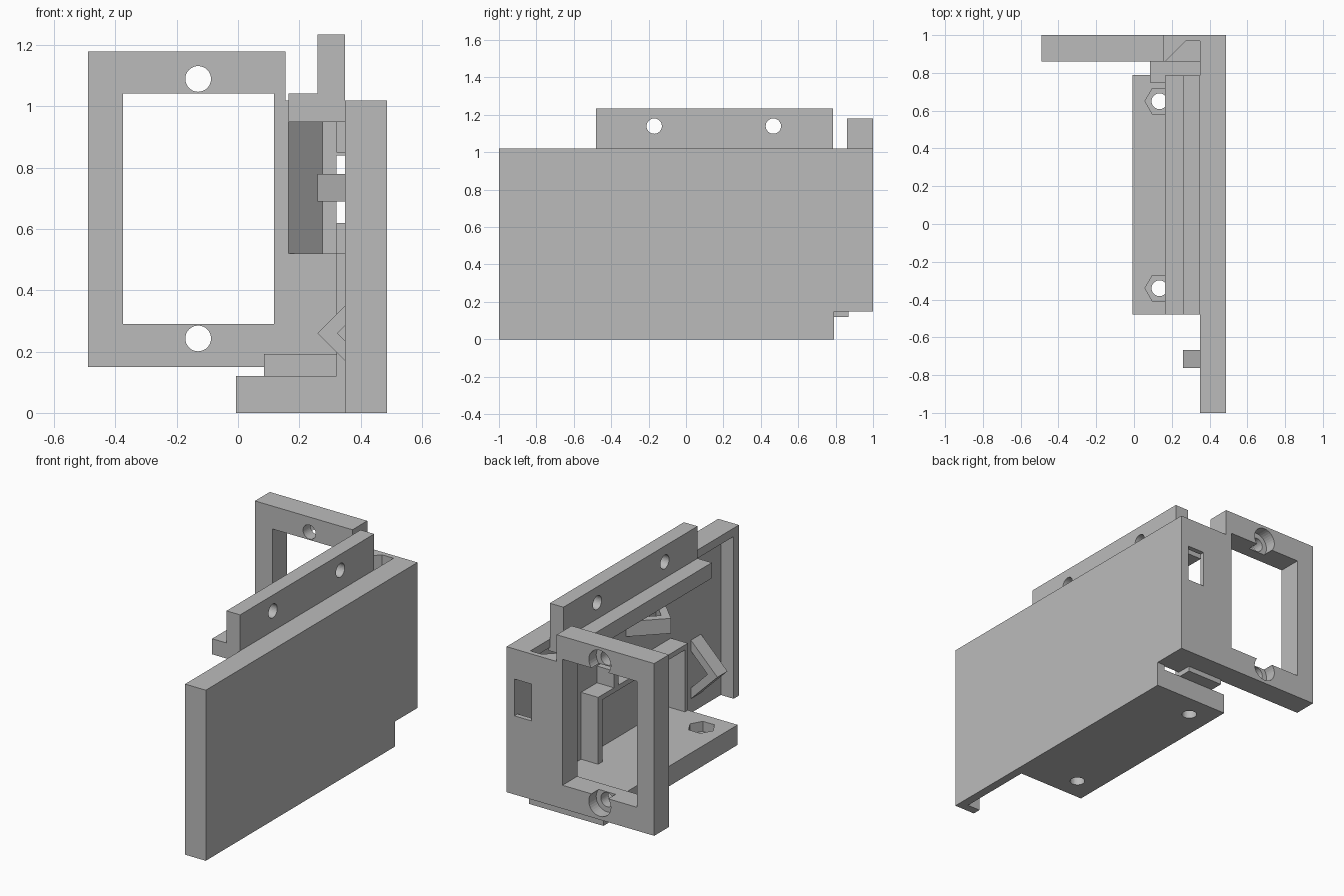
import bpy, bmesh, math
from mathutils import Matrix, Vector

old = bpy.data.objects.get("Cube")
if old:
    bpy.data.objects.remove(old)

grey = bpy.data.materials.new("plain grey")
grey.use_nodes = True
COLOUR = (0.5, 0.5, 0.5, 1)
grey.diffuse_color = COLOUR
grey.node_tree.nodes["Principled BSDF"].inputs["Base Color"].default_value = COLOUR


def finish(name, bm):
    bmesh.ops.recalc_face_normals(bm, faces=bm.faces)
    mesh = bpy.data.meshes.new(name)
    bm.to_mesh(mesh)
    bm.free()
    mesh.materials.append(grey)
    obj = bpy.data.objects.new(name, mesh)
    bpy.context.collection.objects.link(obj)
    return obj


def prism(name, outline, axis, low, high):
    """Extrude a flat outline along an axis; the outline uses the other two axes in order."""
    def place(p, d):
        c = list(p)
        c.insert("xyz".index(axis), d)
        return c
    bm = bmesh.new()
    face = bm.faces.new([bm.verts.new(place(p, low)) for p in outline])
    move = Vector(place((0, 0), high - low))
    new = bmesh.ops.extrude_face_region(bm, geom=[face])["geom"]
    bmesh.ops.translate(bm, vec=move, verts=[v for v in new if isinstance(v, bmesh.types.BMVert)])
    return finish(name, bm)


def box(name, x, y, z):
    return prism(name, [(x[0], y[0]), (x[1], y[0]), (x[1], y[1]), (x[0], y[1])], "z", *z)


def disc(centre, radius, sides=32):
    step = math.tau / sides
    return [(centre[0] + radius * math.cos(i * step), centre[1] + radius * math.sin(i * step))
            for i in range(sides)]


def cut(obj, cutters):
    for c in cutters:
        mod = obj.modifiers.new("cut", "BOOLEAN")
        mod.operation = "DIFFERENCE"
        mod.solver = "EXACT"
        mod.object = c
        bpy.context.view_layer.objects.active = obj
        bpy.ops.object.modifier_apply(modifier=mod.name)
        bpy.data.objects.remove(c)


# Side plate: thin skin with front and top rims
prism("side_plate", [(-1, 0), (0.79, 0), (0.79, 0.15), (1, 0.15), (1, 1.02), (-1, 1.02)],
      "x", 0.435, 0.487)
box("side_plate_front_rim", (0.35, 0.436), (-1, -0.95), (0, 1.02))
box("side_plate_top_rim", (0.35, 0.436), (-0.951, 0.98), (0.97, 1.02))

# Back frame and wall in one profile, with opening, window, pocket and screw holes
frame = prism("back_frame", [(-0.49, 0.15), (0.486, 0.15), (0.486, 1.02), (0.155, 1.02),
                             (0.155, 1.18), (-0.49, 1.18)], "y", 0.86, 1)
cutters = [
    box("opening_cutter", (-0.375, 0.117), (0.8, 1.1), (0.29, 1.043)),
    box("window_cutter", (0.322, 0.435), (0.8, 1.1), (0.62, 0.84)),
    prism("pocket_cutter", [(0.145, 0.84), (0.275, 0.97), (0.35, 0.97), (0.35, 0.84)],
          "z", 0.52, 1.1),
    box("pocket_side_cutter", (0.34, 0.435), (0.84, 0.97), (0.52, 0.97)),
]
for z in (1.09, 0.243):
    cutters.append(prism("screw_cutter", disc((-0.13, z), 0.042), "y", 0.8, 1.1))
    cutters.append(prism("screw_head_cutter", disc((-0.13, z), 0.073), "y", 0.93, 1.1))
cut(frame, cutters)

# Floor with screw holes and hexagonal nut pockets
floor = box("floor", (-0.007, 0.485), (-0.478, 0.79), (0, 0.12))
cutters = []
for y in (0.65, -0.34):
    cutters.append(prism("hole_cutter", disc((0.135, y), 0.042), "z", -0.1, 0.2))
    cutters.append(prism("nut_cutter", disc((0.135, y), 0.077, 6), "z", 0.06, 0.2))
cut(floor, cutters)
box("floor_to_frame_ledge", (0.085, 0.322), (0.75, 0.87), (0.119, 0.192))
box("side_plate_lower_cap", (0.31, 0.436), (0.78, 0.87), (0.15, 0.192))

# Top rail: stepped profile with two cross holes
rail = prism("top_rail", [(0.165, 0.95), (0.36, 0.95), (0.36, 1.019), (0.35, 1.019), (0.35, 1.235),
                          (0.26, 1.235), (0.26, 1.043), (0.165, 1.043)], "y", -0.48, 0.787)
cut(rail, [prism("rail_hole_cutter", disc((y, 1.14), 0.041), "x", 0.2, 0.4)
           for y in (-0.17, 0.467)])
box("rail_hanger", (0.322, 0.436), (-0.1, 0.3), (0.85, 0.951))

# Inner tray rim against the side plate
box("tray_top_rim", (0.322, 0.436), (-0.478, 0.37), (0.49, 0.52))
box("tray_front_rim", (0.322, 0.436), (-0.478, -0.45), (0.119, 0.52))
box("tray_back_rim", (0.322, 0.436), (0.33, 0.37), (0.119, 0.52))
box("tray_post", (0.322, 0.436), (0.18, 0.22), (0.519, 0.62))


# Triangular cable loops: one opens lengthwise, one opens upright
def loop(centre):
    """Hollow triangle with its base on the plate, as (x, across) points."""
    arm = [(0.437, 0.177), (0.26, 0), (0.437, -0.177), (0.437, -0.112), (0.325, 0), (0.437, 0.112)]
    return [(x, centre + d) for x, d in arm]


prism("lengthwise_cable_loop", loop(0.26), "y", -0.763, -0.668)
prism("upright_cable_loop", loop(-0.23), "z", 0.69, 0.78)
